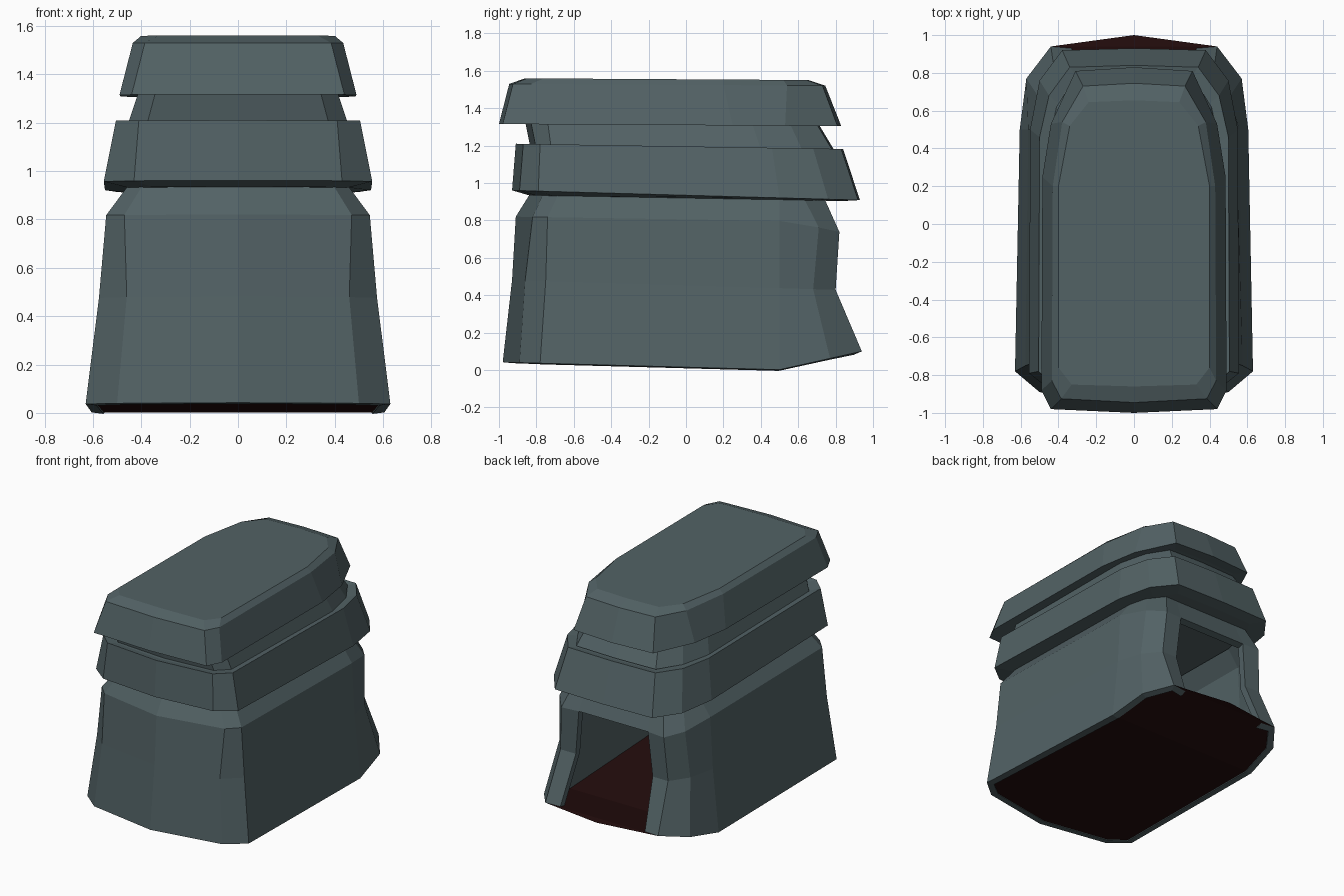
import bpy

if "Cube" in bpy.data.objects:
    bpy.data.objects.remove(bpy.data.objects["Cube"])


def material(name, color):
    m = bpy.data.materials.new(name)
    m.diffuse_color = (*color, 1)
    m.use_nodes = True
    m.node_tree.nodes["Principled BSDF"].inputs["Base Color"].default_value = m.diffuse_color
    return m


SLATE = material("slate grey", (0.085, 0.122, 0.13))
DARK = material("dark maroon", (0.018, 0.004, 0.004))


def ring(half, zf):
    """Half outline (front centre, round the right side, to the back) mirrored to a full ring."""
    pts = half + [(-x, y) for x, y in reversed(half) if x > 0]
    return [(x, y, zf(y)) for x, y in pts]


def inset(half, d):
    """Shrink a half outline by about d."""
    return [(x * (1 - d / 0.5), y * (1 - d / 0.9)) for x, y in half]


def add(name, verts, faces, mat):
    me = bpy.data.meshes.new(name)
    me.from_pydata(verts, [], faces)
    me.materials.append(mat)
    ob = bpy.data.objects.new(name, me)
    bpy.context.collection.objects.link(ob)
    return ob


def loft(name, rings, closed=True, door_rows=0, door_index=None):
    n = len(rings[0])
    faces = []
    for r in range(len(rings) - 1):
        for i in range(n):
            if r < door_rows and i == door_index:
                continue
            j = (i + 1) % n
            faces.append((r * n + i, r * n + j, (r + 1) * n + j, (r + 1) * n + i))
    if closed:
        faces.append(tuple(reversed(range(n))))
        faces.append(tuple((len(rings) - 1) * n + i for i in range(n)))
    return add(name, [v for r in rings for v in r], faces, SLATE)


# Lower body: open shell with a doorway at the back
base = [(0, -.98), (.5, -.89), (.63, -.78), (.605, .5), (.57, .77), (.44, .94), (.33, .93)]
waist = [(0, -.93), (.46, -.86), (.575, -.75), (.56, .5), (.51, .68), (.42, .80), (.3, .80)]
shoulder = [(0, -.91), (.47, -.82), (.545, -.74), (.54, .5), (.49, .71), (.4, .82), (.27, .81)]
collar = [(0, -.83), (.39, -.76), (.45, -.68), (.45, .5), (.42, .63), (.34, .74), (.25, .74)]


def base_z(y):
    return .04 - .027 * (y + .9) + max(0, y - .5) * .25


body = loft("lower_body", [
    ring(base, base_z),
    ring(waist, lambda y: .48 - .03 * (y + .9)),
    ring(shoulder, lambda y: .82 - .016 * (y + .9) - max(0, y - .55) * .2),
    ring(collar, lambda y: .95 - .02 * (y + .9)),
], closed=False, door_rows=2, door_index=6)
shell = body.modifiers.new("wall", 'SOLIDIFY')
shell.thickness = 0.05
shell.offset = -1

# Dark floor, folded up to a point at the back
outline = base[:6]
verts, faces = [], []
for x, y in outline:
    verts += [(x, y, base_z(y)), (-x, y, base_z(y))]
for k in range(len(outline) - 1):
    a = 2 * k
    faces.append((a, a + 1, a + 3, a + 2) if k else (0, 3, 2))
verts.append((0, 1.0, .1))
faces.append((10, 11, 12))
add("floor", verts, faces, DARK)

# Middle band
low = [(0, -.93), (.43, -.89), (.555, -.79), (.55, .5), (.5, .76), (.38, .92), (0, .93)]
high = [(0, -.91), (.41, -.87), (.505, -.78), (.5, .46), (.45, .68), (.34, .83), (0, .84)]
loft("middle_band", [
    ring(inset(low, .09), lambda y: .935 - .018 * (y + .9)),
    ring(low, lambda y: .96 - .028 * (y + .9)),
    ring(high, lambda y: 1.21 - .016 * (y + .9)),
    ring(inset(high, .05), lambda y: 1.20 - .016 * (y + .9)),
])

# Neck between the bands
neck_low = [(0, -.83), (.38, -.80), (.46, -.72), (.46, .4), (.41, .62), (.31, .78), (0, .79)]
neck_high = [(0, -.86), (.34, -.83), (.41, -.74), (.41, .35), (.36, .55), (.27, .69), (0, .70)]
loft("neck", [ring(neck_low, lambda y: 1.18), ring(neck_high, lambda y: 1.33)])

# Top cap with chamfered rim
eave = [(0, -1.0), (.44, -.98), (.49, -.88), (.485, .25), (.44, .53), (.31, .81), (0, .83)]
rim = [(0, -.945), (.385, -.925), (.435, -.83), (.43, .2), (.38, .54), (.27, .73), (0, .745)]
roof = [(0, -.86), (.33, -.85), (.40, -.76), (.40, .2), (.34, .52), (.24, .645), (0, .655)]
loft("top_cap", [
    ring(inset(eave, .09), lambda y: 1.32 - .005 * (y + .9)),
    ring(eave, lambda y: 1.315 - .006 * (y + .9)),
    ring(rim, lambda y: 1.53 - .006 * (y + .9)),
    ring(roof, lambda y: 1.56 - .006 * (y + .9)),
])
